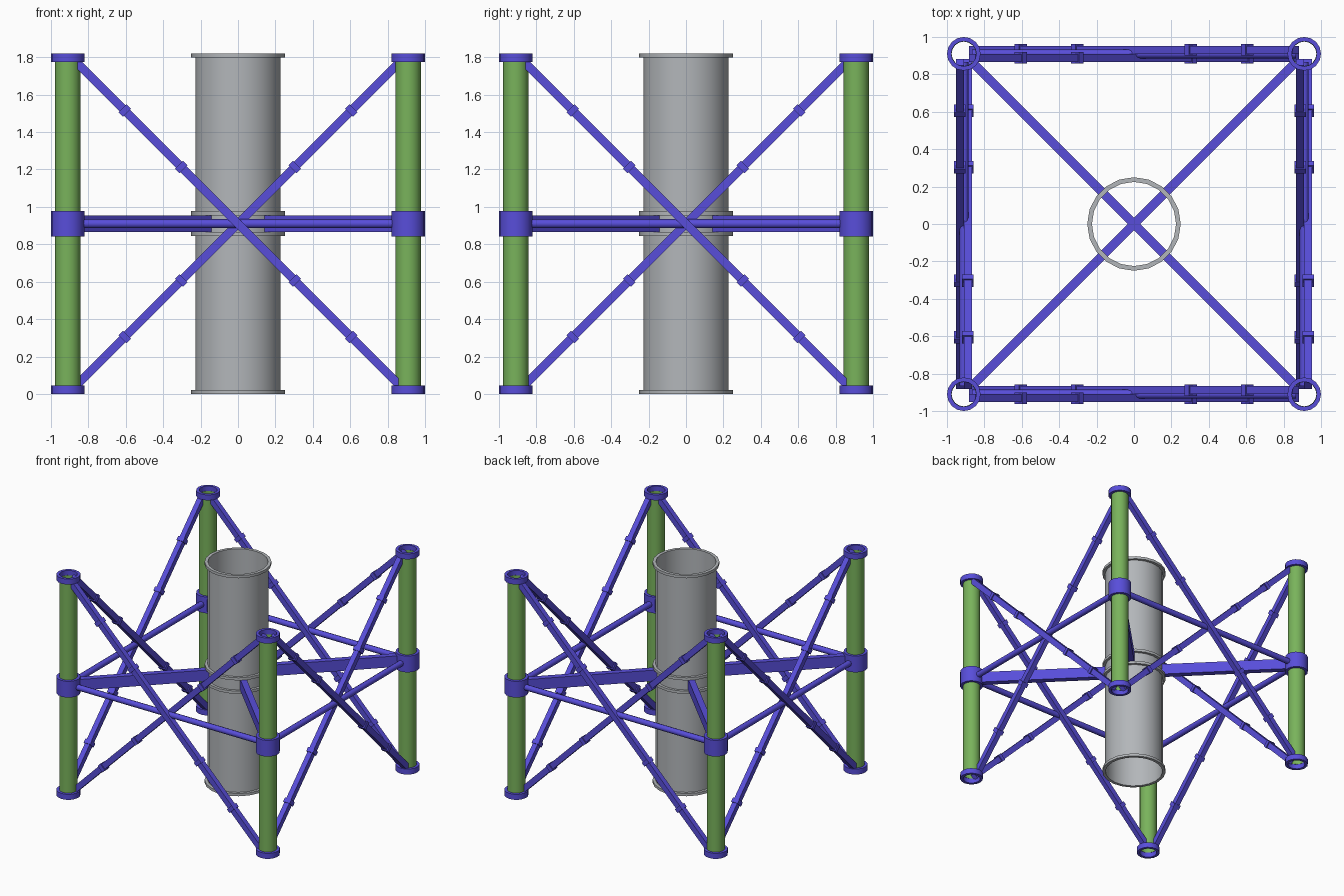
import bpy, bmesh, math
from mathutils import Vector, Matrix

if "Cube" in bpy.data.objects:
    bpy.data.objects.remove(bpy.data.objects["Cube"])


def material(name, rgb):
    m = bpy.data.materials.new(name)
    m.diffuse_color = (*rgb, 1)
    m.use_nodes = True
    m.node_tree.nodes["Principled BSDF"].inputs["Base Color"].default_value = m.diffuse_color
    return m


PURPLE = material("purple", (0.098, 0.076, 0.70))
GREEN = material("green", (0.19, 0.45, 0.105))
GREY = material("grey", (0.45, 0.47, 0.49))

C = 0.91          # column offset and mid height
TOP = 1.82


def finish(bm, name, mat, smooth=True):
    bmesh.ops.recalc_face_normals(bm, faces=bm.faces)
    me = bpy.data.meshes.new(name)
    bm.to_mesh(me)
    bm.free()
    me.materials.append(mat)
    ob = bpy.data.objects.new(name, me)
    bpy.context.collection.objects.link(ob)
    if smooth:
        bpy.ops.object.select_all(action='DESELECT')
        ob.select_set(True)
        bpy.context.view_layer.objects.active = ob
        bpy.ops.object.shade_smooth_by_angle(angle=math.radians(50))
    return ob


def tube(name, x, y, z0, z1, r_out, r_in, n, mat):
    """Open vertical pipe with a wall."""
    bm = bmesh.new()
    loops = []
    for r, z in ((r_out, z0), (r_out, z1), (r_in, z1), (r_in, z0)):
        loops.append([bm.verts.new((x + r * math.cos(2 * math.pi * i / n),
                                    y + r * math.sin(2 * math.pi * i / n), z))
                      for i in range(n)])
    for k in range(4):
        a, b = loops[k], loops[(k + 1) % 4]
        for i in range(n):
            j = (i + 1) % n
            bm.faces.new((a[i], a[j], b[j], b[i]))
    return finish(bm, name, mat)


def add_bar(bm, centre, length, depth, width, pitch):
    """Square bar in the xz plane, tilted by pitch."""
    bmesh.ops.create_cube(bm, size=1, matrix=Matrix.Translation(centre)
                          @ Matrix.Rotation(-pitch, 4, 'Y')
                          @ Matrix.Diagonal((length, depth, width, 1)))


def add_rod(bm, p, q, r, n=8):
    """Closed cylinder between two points."""
    p, q = Vector(p), Vector(q)
    d = q - p
    mat = Matrix.Translation((p + q) / 2) @ d.to_track_quat('Z', 'Y').to_matrix().to_4x4()
    bmesh.ops.create_cone(bm, cap_ends=True, segments=n, radius1=r, radius2=r,
                          depth=d.length, matrix=mat)


# central pipe with end and middle flanges
tube("central_pipe", 0, 0, 0, TOP, 0.228, 0.225, 20, GREY)
for name, z in (("bottom", 0), ("lower_middle", 0.845), ("upper_middle", 0.955), ("top", TOP - 0.022)):
    tube(name + "_pipe_flange", 0, 0, z, z + 0.022, 0.25, 0.225, 20, GREY)

# corner columns with end rings and middle collar
for sx in (-1, 1):
    for sy in (-1, 1):
        x, y = sx * C, sy * C
        tube("column", x, y, 0.04, TOP - 0.04, 0.068, 0.065, 16, GREEN)
        tube("column_bottom_ring", x, y, 0, 0.045, 0.09, 0.067, 16, PURPLE)
        tube("column_top_ring", x, y, TOP - 0.045, TOP, 0.09, 0.067, 16, PURPLE)
        tube("column_collar", x, y, C - 0.067, C + 0.067, 0.09, 0.067, 16, PURPLE)

# flat box beams crossing through the central pipe
for ang in (45, 135):
    bm = bmesh.new()
    bmesh.ops.create_cube(bm, size=1, matrix=Matrix.Translation((0, 0, C))
                          @ Matrix.Rotation(math.radians(ang), 4, 'Z')
                          @ Matrix.Diagonal((2.44, 0.048, 0.09, 1)))
    finish(bm, "cross_beam", PURPLE, smooth=False)

# each side: horizontal rail and two crossed square braces with sleeves
E = 0.865
PITCH = math.radians(45)
for k in range(4):
    rot = Matrix.Rotation(k * math.pi / 2, 4, 'Z')
    bm = bmesh.new()
    add_rod(bm, (-E, -C, C), (E, -C, C), 0.024)
    bm.transform(rot)
    finish(bm, "side_rail", PURPLE)
    for s in (-1, 1):
        y = -C + s * 0.0215
        bm = bmesh.new()
        add_bar(bm, (0, y, C), 2 * E * math.sqrt(2), 0.043, 0.046, s * PITCH)
        bm.transform(rot)
        finish(bm, "diagonal_brace", PURPLE, smooth=False)
        bm = bmesh.new()
        for t in (-0.605, -0.303, 0.303, 0.605):
            add_bar(bm, (t, y, C + s * t), 0.034, 0.06, 0.06, s * PITCH)
        bm.transform(rot)
        finish(bm, "brace_sleeves", PURPLE, smooth=False)
